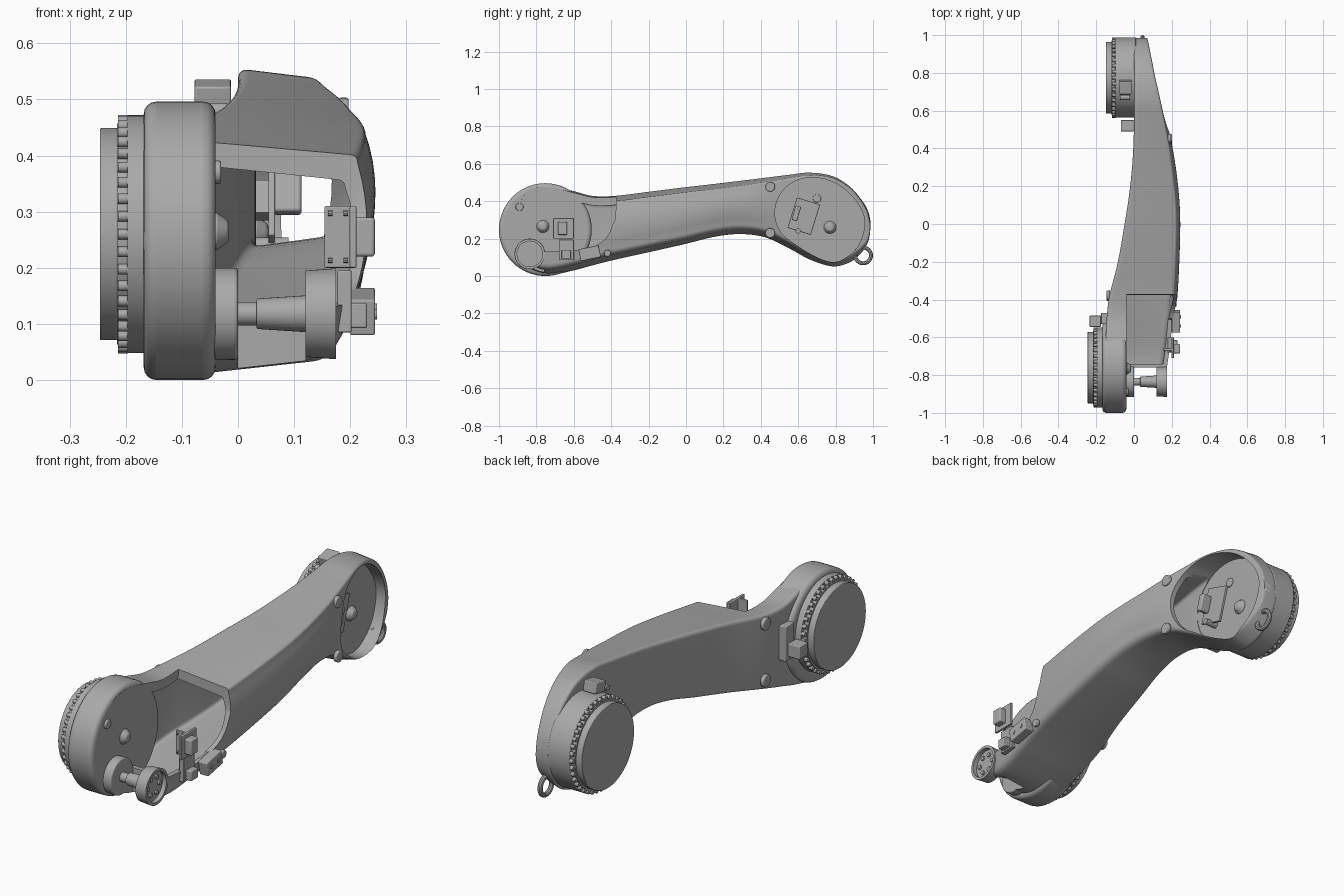
import bpy, bmesh, math
from mathutils import Vector, Matrix

cube = bpy.data.objects.get("Cube")
if cube:
    bpy.data.objects.remove(cube)

grey = bpy.data.materials.new("cast grey")
grey.use_nodes = True
grey.diffuse_color = (0.4, 0.4, 0.4, 1)
grey.node_tree.nodes["Principled BSDF"].inputs["Base Color"].default_value = grey.diffuse_color


def finish(name, bm, bevel=0.0):
    bmesh.ops.recalc_face_normals(bm, faces=bm.faces)
    mesh = bpy.data.meshes.new(name)
    bm.to_mesh(mesh)
    bm.free()
    mesh.materials.append(grey)
    obj = bpy.data.objects.new(name, mesh)
    bpy.context.collection.objects.link(obj)
    if bevel:
        mod = obj.modifiers.new("soft edge", "BEVEL")
        mod.width, mod.segments, mod.limit_method = bevel, 4, "ANGLE"
    smooth(obj)
    return obj


def smooth(obj):
    bpy.ops.object.select_all(action="DESELECT")
    obj.select_set(True)
    bpy.context.view_layer.objects.active = obj
    bpy.ops.object.shade_smooth_by_angle(angle=math.radians(35))


def spline(points, steps, closed=False):
    """Catmull-Rom samples through tuples of any length."""
    pts = [Vector(p) for p in points]
    n = len(pts)
    pick = (lambda i: pts[i % n]) if closed else (lambda i: pts[max(0, min(n - 1, i))])
    out = []
    for i in range(n if closed else n - 1):
        a, b, c, d = (pick(i + k) for k in (-1, 0, 1, 2))
        for s in range(steps):
            t = s / steps
            out.append(0.5 * (2 * b + (c - a) * t + (2 * a - 5 * b + 4 * c - d) * t * t
                              + (3 * b - a - 3 * c + d) * t ** 3))
    return out if closed else out + [pts[-1]]


def loft(name, rings):
    bm = bmesh.new()
    loops = [[bm.verts.new(p) for p in ring] for ring in rings]
    n = len(loops[0])
    for a, b in zip(loops, loops[1:]):
        for i in range(n):
            j = (i + 1) % n
            bm.faces.new((a[i], a[j], b[j], b[i]))
    bm.faces.new(loops[0])
    bm.faces.new(loops[-1])
    return finish(name, bm)


def section(y, x0, x1, z0, z1):
    """Cross-section with a sloped top and a barrelled outer (+x) wall."""
    h = z1 - z0
    fade = max(0, min(1, (.9 - y) / .6))
    belly = .017 * fade
    corners = [Vector(c) for c in ((x0, z0), (x1 - belly, z0 + min(.035, h * .1)),
                                   (x1 - belly, z1 - .008 - .022 * fade), (x0, z1))]
    arcs = []
    for i, c in enumerate(corners):
        p, q = corners[i - 1], corners[(i + 1) % 4]
        r = (.02, .015 + .02 * fade, .014, .02)[i]
        a = c + (p - c).normalized() * min(r, (p - c).length * .4)
        b = c + (q - c).normalized() * min(r, (q - c).length * .4)
        ts = [k / 6 for k in range(7)]
        arcs.append([a * (1 - t) ** 2 + c * 2 * t * (1 - t) + b * t * t for t in ts])
    low, high = arcs[1][-1], arcs[2][0]
    wall = [low.lerp(high, t) + Vector((belly * 4 * t * (1 - t), 0))
            for t in (k / 8 for k in range(1, 8))]
    return [(v.x, y, v.y) for v in arcs[0] + arcs[1] + wall + arcs[2] + arcs[3]]


def cylinder(name, x0, x1, y, z, r, r2=None, bevel=0.0, sides=64):
    bm = bmesh.new()
    place = Matrix.Translation(((x0 + x1) / 2, y, z)) @ Matrix.Rotation(math.pi / 2, 4, "Y")
    bmesh.ops.create_cone(bm, cap_ends=True, segments=sides, radius1=r,
                          radius2=r if r2 is None else r2, depth=x1 - x0, matrix=place)
    return finish(name, bm, bevel)


def box(name, center, size, tilt=0.0, bevel=0.0):
    bm = bmesh.new()
    bmesh.ops.create_cube(bm, size=1, matrix=Matrix.Translation(center)
                          @ Matrix.Rotation(tilt, 4, "X") @ Matrix.Diagonal((*size, 1)))
    return finish(name, bm, bevel)


def cut(obj, cutters):
    for c in cutters:
        bpy.context.view_layer.objects.active = obj
        mod = obj.modifiers.new("cut", "BOOLEAN")
        mod.operation, mod.solver, mod.object = "DIFFERENCE", "EXACT", c
        bpy.ops.object.modifier_apply(modifier=mod.name)
        bpy.data.objects.remove(c)
    smooth(obj)


# Hollow arm: stations of y, x range, z range
stations = spline([
    (-.9, -.12, .145, .062, .38), (-.84, -.14, .165, .03, .47), (-.74, -.15, .185, .002, .485),
    (-.6, -.15, .205, .028, .455), (-.5, -.145, .218, .055, .43), (-.38, -.13, .23, .085, .43),
    (-.2, -.085, .24, .125, .452), (0, -.05, .245, .17, .477), (.14, -.028, .239, .205, .493),
    (.28, -.012, .224, .222, .51), (.42, -.003, .201, .205, .527), (.55, 0, .172, .145, .543),
    (.66, 0, .146, .085, .555), (.78, 0, .115, .047, .537), (.87, 0, .095, .065, .485),
    (.93, 0, .082, .11, .42), (.97, 0, .074, .17, .35), (.985, 0, .07, .23, .29)], 4)
arm = loft("arm_shell", [section(*s) for s in stations])
cavity = loft("cavity_cutter", [section(y, a + .033, b - .022, c + .015, d - .045)
                                for y, a, b, c, d in stations if -.75 < y < .62])
outline = spline([(.475, .33), (.5, .43), (.57, .5), (.67, .527), (.78, .505), (.87, .445),
                  (.935, .36), (.955, .27), (.92, .16), (.85, .095), (.78, .075),
                  (.69, .105), (.6, .16), (.51, .23)], 4, closed=True)
pocket = loft("pocket_cutter", [[(x, p.x, p.y) for p in outline] for x in (.03, .4)])
edge = spline([(-.37, .8), (-.375, .36), (-.39, .28), (-.43, .2), (-.5, .155), (-.6, .135), (-1.5, .12)], 3)
edge.append(Vector((-1.5, .8)))
opening = loft("opening_cutter", [[(x, p.x, p.y) for p in edge] for x in (-.04, .5)])
notch = box("notch_cutter", (.06, -.96, .1), (.12, .4, .6))
cut(arm, [cavity, pocket, opening, notch])

# Joint drums with bolt rings and caps
front_y, front_z, rear_y, rear_z = -.76, .26, .775, .272
cylinder("front_drum", -.168, -.04, -.752, .248, .248, bevel=.022, sides=96)
cylinder("rear_drum", -.1, .01, rear_y, rear_z, .212, bevel=.004, sides=96)
cylinder("front_flange", -.197, -.16, front_y, front_z, .212, sides=96)
for name, x, y, z in (("front", -.197, front_y, front_z), ("rear", -.1, rear_y, rear_z)):
    cylinder(name + "_ring", x - .019, x + .001, y, z, .197, sides=96)
    cylinder(name + "_cap", x - .049, x - .017, y, z, .189, bevel=.003, sides=96)
    for i in range(40):
        a = math.tau * i / 40
        cylinder(name + "_ring_bolt", x - .017, x + .001, y + .203 * math.cos(a),
                 z + .203 * math.sin(a), .0095, sides=12)

# Domes and bolts on the inner faces
for name, x, y, z, r in (("front_dome", -.041, -.765, .265, .036), ("rear_dome", .029, .77, .26, .036)):
    cylinder(name, x, x + .025, y, z, r, r * .5, bevel=.006, sides=32)
for x, y, z, r in ((-.048, -.89, .37, .021), (.02, .7, .415, .022), (.179, .45, .477, .026),
                   (.183, .45, .23, .026), (.207, -.42, .122, .018),
                   (-.145, -.38, .39, .028), (-.145, -.38, .13, .028)):
    cylinder("face_bolt", x, x + .018, y, z, r, bevel=.004, sides=24)

# Stub shaft with its end disc
sy, sz = -.835, .118
cylinder("shaft_collar", -.045, 0, sy, sz, .082, bevel=.006)
cylinder("shaft_neck", -.005, .035, sy, sz, .021, sides=32)
cylinder("shaft", .033, .125, sy, sz, .027, .033, bevel=.003, sides=32)
disc = cylinder("shaft_disc", .12, .175, sy, sz, .077, .081)
cut(disc, [cylinder("disc_cutter", .155, .2, sy, sz, .068)])
cut(arm, [cylinder("disc_seat_cutter", .13, .3, sy, sz, .075)])
for i in range(6):
    a = math.tau * i / 6
    cylinder("disc_bolt", .15, .163, sy + .042 * math.cos(a), sz + .042 * math.sin(a), .01, sides=12)

# Cable brackets on the outer side
box("shelf_plate", (.18, -.665, .255), (.052, .012, .11), bevel=.003)
box("shelf_bracket", (.205, -.655, .255), (.012, .11, .11), bevel=.003)
box("shelf_clamp", (.225, -.66, .255), (.038, .05, .07), bevel=.006)
box("shelf_foot", (.19, -.64, .14), (.025, .08, .11), bevel=.003)
box("side_plate", (.222, -.515, .122), (.045, .11, .065), tilt=.2, bevel=.004)
box("side_clamp", (.215, -.64, .115), (.03, .05, .045), bevel=.004)
for dz in (-.042, .042):
    for dx in (-.014, .014):
        cylinder("plate_screw", .178 + dx - .004, .178 + dx + .004, -.673, .255 + dz, .005, sides=10)
for dy in (-.025, .025):
    cylinder("side_screw", .24, .248, -.515 + dy, .122 + dy * .2, .009, sides=12)

# Cable bracket inside the rear pocket
box("pocket_plate", (.06, .63, .32), (.012, .13, .17), tilt=-.3, bevel=.003)
box("pocket_stand", (.04, .63, .32), (.04, .05, .06), tilt=-.3)
box("pocket_clamp", (.088, .59, .335), (.05, .03, .08), tilt=-.3, bevel=.006)
cylinder("pocket_bolt", .025, .09, .6, .24, .014, sides=16)

# Clamps beside the drums
box("rear_clamp", (-.035, .52, .205), (.07, .06, .045), bevel=.004)
box("rear_drum_clamp", (-.045, .725, .505), (.065, .07, .05), tilt=.2, bevel=.004)
cylinder("rear_drum_pin", -.075, -.02, .67, .48, .014, sides=16)
box("front_clamp", (-.205, -.515, .24), (.06, .06, .06), bevel=.004)
box("front_clamp_plate", (-.155, -.5, .27), (.04, .06, .16), bevel=.004)

# Lifting eye at the rear
bm = bmesh.new()
loop = [(.947 + .042 * math.cos(t), .11 + .042 * math.sin(t), t)
        for t in (math.tau * k / 32 for k in range(32))]
rings = [[bm.verts.new((.045 + .011 * math.cos(u), y + .011 * math.sin(u) * math.cos(t),
                        z + .011 * math.sin(u) * math.sin(t)))
          for u in (math.tau * k / 10 for k in range(10))] for y, z, t in loop]
for i, ring in enumerate(rings):
    after = rings[(i + 1) % len(rings)]
    for k in range(10):
        bm.faces.new((ring[k], ring[k - 1], after[k - 1], after[k]))
finish("lifting_eye", bm)
